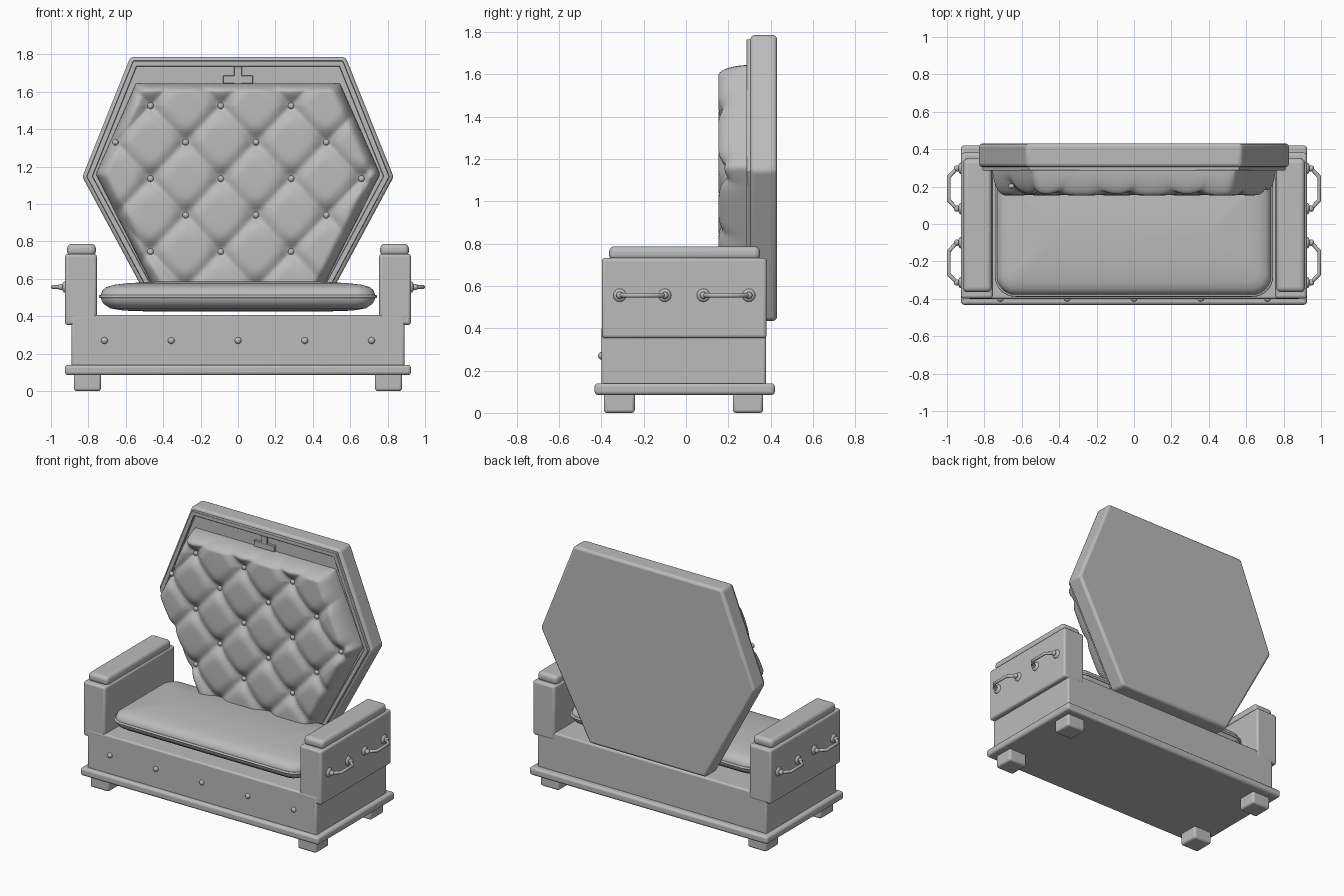
import bpy, bmesh, math
from mathutils import Vector

if "Cube" in bpy.data.objects:
    bpy.data.objects.remove(bpy.data.objects["Cube"])

mat = bpy.data.materials.new("mid grey")
mat.diffuse_color = (0.5, 0.5, 0.5, 1)
mat.use_nodes = True
mat.node_tree.nodes["Principled BSDF"].inputs["Base Color"].default_value = mat.diffuse_color


def finish(ob, bevel=0, segs=3, angle=35):
    ob.data.materials.append(mat)
    bpy.ops.object.select_all(action='DESELECT')
    ob.select_set(True)
    bpy.context.view_layer.objects.active = ob
    if bevel:
        m = ob.modifiers.new("bevel", 'BEVEL')
        m.width, m.segments = bevel, segs
        m.limit_method = 'ANGLE'
    if ob.type == 'MESH':
        bpy.ops.object.shade_smooth_by_angle(angle=math.radians(angle))
    return ob


def mesh(name, verts, faces, bevel=0, segs=3, angle=35):
    me = bpy.data.meshes.new(name)
    me.from_pydata(verts, [], faces)
    bm = bmesh.new()
    bm.from_mesh(me)
    bmesh.ops.recalc_face_normals(bm, faces=bm.faces)
    bm.to_mesh(me)
    bm.free()
    ob = bpy.data.objects.new(name, me)
    bpy.context.collection.objects.link(ob)
    return finish(ob, bevel, segs, angle)


def box(name, x0, x1, y0, y1, z0, z1, bevel=0.01, segs=3):
    v = [(x, y, z) for x in (x0, x1) for y in (y0, y1) for z in (z0, z1)]
    f = [(0, 1, 3, 2), (4, 6, 7, 5), (0, 4, 5, 1), (2, 3, 7, 6), (0, 2, 6, 4), (1, 5, 7, 3)]
    return mesh(name, v, f, bevel, segs)


def tube(name, pts, radius, cyclic=False):
    cu = bpy.data.curves.new(name, 'CURVE')
    cu.dimensions = '3D'
    cu.bevel_depth, cu.bevel_resolution, cu.use_fill_caps = radius, 3, True
    sp = cu.splines.new('POLY')
    sp.points.add(len(pts) - 1)
    for p, co in zip(sp.points, pts):
        p.co = (*co, 1)
    sp.use_cyclic_u, sp.use_smooth = cyclic, True
    ob = bpy.data.objects.new(name, cu)
    bpy.context.collection.objects.link(ob)
    return finish(ob)


def ball(name, loc, scale):
    bpy.ops.mesh.primitive_uv_sphere_add(segments=16, ring_count=8, location=loc)
    ob = bpy.context.object
    ob.name, ob.scale = name, scale
    return finish(ob, angle=60)


# plinth, base box and feet
box("plinth", -.925, .925, -.432, .42, .085, .14, .016)
box("base", -.89, .89, -.4, .378, .13, .406, .012)
for sx in (-1, 1):
    for y0, y1 in ((-.388, -.242), (.222, .364)):
        a, b = sorted((sx * .733, sx * .877))
        box("foot", a, b, y0, y1, 0, .1, .014)

# studs along the front
for i in range(-2, 3):
    ball("front_stud", (i * .357, -.4, .27), (.018, .016, .018))

# arms with padded caps and bar handles
for sx in (-1, 1):
    a, b = sorted((sx * .755, sx * .925))
    box("arm", a, b, -.398, .381, .353, .733, .015)
    a, b = sorted((sx * .76, sx * .914))
    box("arm_cap", a, b, -.364, .35, .722, .787, .026, 5)
    for y0, y1 in ((-.313, -.1), (.082, .297)):
        pts = [(.92, y0), (.948, y0), (.99, y0 + .045), (.99, y1 - .045), (.948, y1), (.92, y1)]
        tube("handle", [(sx * x, y, .556) for x, y in pts], .011)
        for y in (y0, y1):
            ball("handle_mount", (sx * .925, y, .556), (.016, .031, .031))
            ball("handle_joint", (sx * .948, y, .556), (.015, .017, .017))

# seat cushion: stacked rounded rectangles
def round_rect(d, z, hx=.733, hy=.333, r=.1, cy=-.045, n=8):
    hx, hy, r = hx - d, hy - d, max(r - d * .6, .02)
    out = []
    for k, (cx, c) in enumerate(((1, 1), (-1, 1), (-1, -1), (1, -1))):
        for i in range(n + 1):
            t = math.pi / 2 * (k + i / n)
            out.append((cx * (hx - r) + r * math.cos(t), cy + c * (hy - r) + r * math.sin(t), z))
    return out

rings = [(.3, .424), (.12, .43), (.05, .442), (.015, .465), (0, .492), (0, .518), (.01, .54),
         (.03, .556), (.07, .568), (.15, .577), (.3, .585)]
verts, faces = [], []
for d, z in rings:
    verts += round_rect(d, z)
n = 36
for j in range(len(rings) - 1):
    for i in range(n):
        k = (i + 1) % n
        faces.append((j * n + i, j * n + k, j * n + n + k, j * n + n + i))
faces += [tuple(range(n)), tuple(range(len(verts) - n, len(verts)))]
mesh("seat_cushion", verts, faces, angle=60)
tube("cushion_piping", round_rect(-.003, .505), .008, True)

# coffin-lid back: hexagonal slab and raised inner rim
HEX = [(-.575, 1.786), (.575, 1.786), (.832, 1.145), (.45, .435), (-.45, .435), (-.832, 1.145)]

def inset_hex(d):
    out = []
    for i in range(6):
        p, q, r = (Vector(HEX[(i + k) % 6]) for k in (-1, 0, 1))
        e, f = (q - p).normalized(), (r - q).normalized()
        ne, nf = Vector((e.y, -e.x)), Vector((f.y, -f.x))
        out.append(q + (ne + nf) * (d / (1 + ne.dot(nf))))
    return out

def hex_loop(d, y):
    return [(p.x, y, p.y) for p in inset_hex(d)]

sides = [(i, (i + 1) % 6, (i + 1) % 6 + 6, i + 6) for i in range(6)]
mesh("back_slab", hex_loop(0, .305) + hex_loop(0, .43),
     sides + [tuple(range(6)), tuple(range(6, 12))], .018, 3)
v = hex_loop(.02, .31) + hex_loop(.02, .285) + hex_loop(.05, .285) + hex_loop(.05, .31)
mesh("back_rim", v, [tuple((x + 6 * k) % 24 for x in s) for k in range(4) for s in sides], .003, 1)

# cross ornament above the padding
box("cross_stem", -.021, .021, .288, .31, 1.5, 1.735, .003, 1)
box("cross_bar", -.08, .08, .287, .31, 1.645, 1.687, .003, 1)

# tufted back padding: height field inside a hexagonal outline
DX, DZ, X0, Z0 = .188, .195, -.092, 1.525

def half_width(z):
    return .545 + (1.645 - z) * .443 if z > 1.16 else .76 - (1.16 - z) * .506

def tuft(x, z):
    a, b = (x - X0) / DX + (z - Z0) / DZ, (x - X0) / DX - (z - Z0) / DZ
    sa, sb = abs(math.sin(math.pi * a / 2)), abs(math.sin(math.pi * b / 2))
    crease = 1 - min(1, 1.6 * min(sa, sb))
    pit = math.exp(-(sa * sa + sb * sb) / .35)
    return .02 * crease ** 1.5 + .035 * pit

NX, NZ = 120, 110
verts, faces = [], []
for j in range(NZ + 1):
    z = .48 + 1.165 * math.sin(math.pi / 2 * j / NZ)
    w = half_width(z)
    for i in range(NX + 1):
        x = w * math.sin(math.pi / 2 * (2 * i / NX - 1))
        e = min(1, (w - abs(x)) / .07)
        t = min(1, (1.645 - z) / .05)
        rise = math.sqrt(max(0, 1 - (1 - e) ** 2)) * math.sqrt(max(0, 1 - (1 - t) ** 2))
        verts.append((x, .308 - rise * (.155 - tuft(x, z)), z))
for j in range(NZ):
    for i in range(NX):
        k = j * (NX + 1) + i
        faces.append((k, k + 1, k + NX + 2, k + NX + 1))
pad = mesh("tufted_back", verts, faces, angle=80)
if sum(p.normal.y for p in pad.data.polygons) > 0:
    pad.data.flip_normals()

# buttons at the tuft pits
for row, (first, count) in enumerate(((-2, 3), (-3, 4), (-2, 4), (-1, 3), (-2, 3))):
    for i in range(count):
        x, z = X0 + DX * (first + 2 * i), Z0 - DZ * row
        y = .153 + tuft(x, z) - .006
        ball("button", (x, y, z), (.017, .014, .017))
